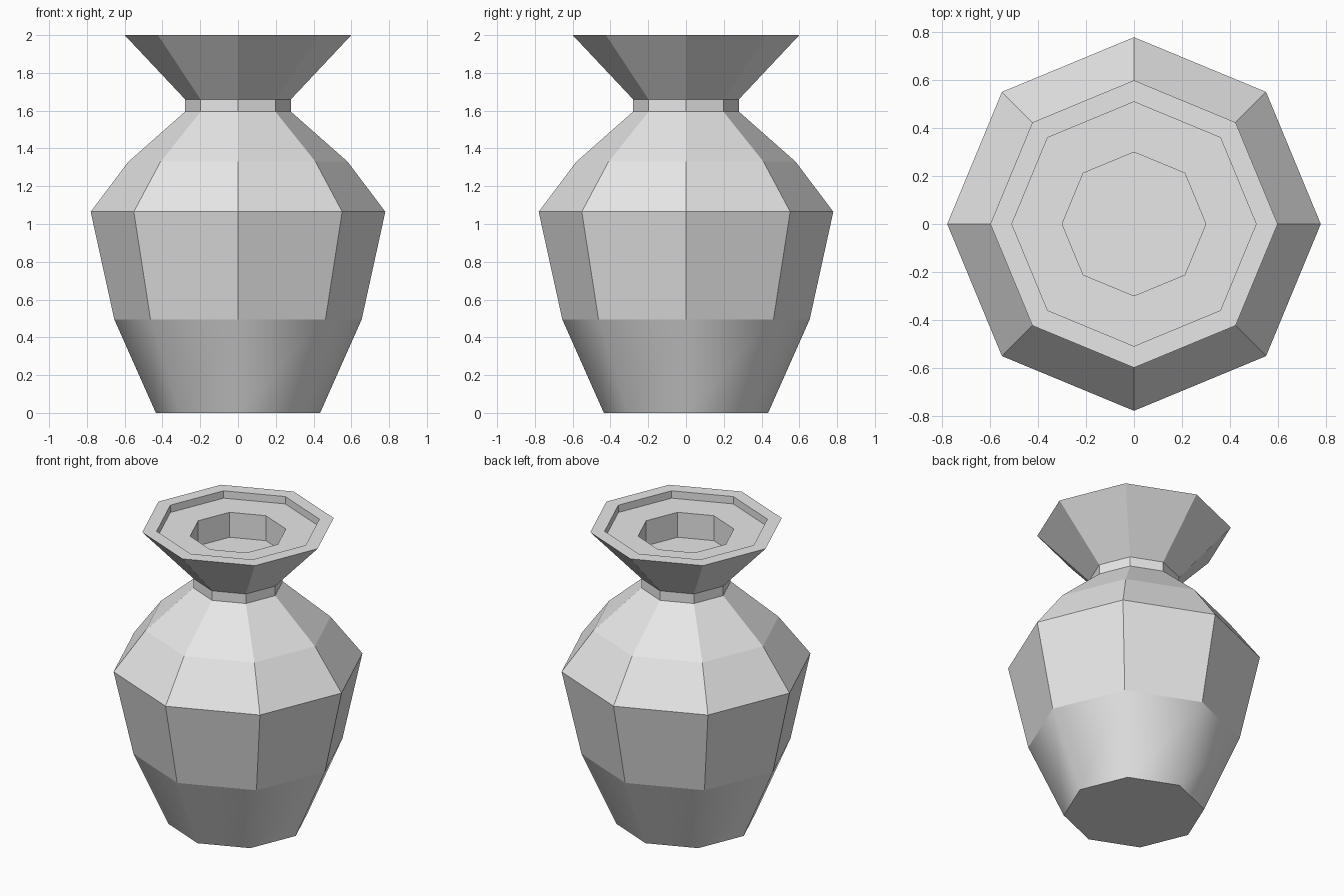
import bpy
import bmesh
from math import cos, sin, tau

cube = bpy.data.objects.get("Cube")
if cube:
    bpy.data.objects.remove(cube, do_unlink=True)

# Single stone colour
stone = bpy.data.materials.new("light_grey_stone")
stone.use_nodes = True
colour = (0.8, 0.8, 0.8, 1)
stone.diffuse_color = colour
stone.node_tree.nodes["Principled BSDF"].inputs["Base Color"].default_value = colour

SIDES = 8

# (radius, height) from the foot, up the outside, into the stepped mouth
PROFILE = [
    (0.435, 0.0), (0.655, 0.495), (0.78, 1.065), (0.58, 1.33),
    (0.28, 1.595), (0.28, 1.66), (0.6, 2.0),
    (0.51, 2.0), (0.51, 1.95), (0.3, 1.95), (0.3, 1.78),
]


def ring(bm, radius, height):
    return [bm.verts.new((radius * cos(tau * i / SIDES),
                          radius * sin(tau * i / SIDES), height))
            for i in range(SIDES)]


bm = bmesh.new()
rings = [ring(bm, r, z) for r, z in PROFILE]

# Foot and well floor
bm.faces.new(reversed(rings[0]))
bm.faces.new(rings[-1])

# Walls: only the lowest band is smooth, the rest is faceted
for band, (low, high) in enumerate(zip(rings, rings[1:])):
    for i in range(SIDES):
        j = (i + 1) % SIDES
        face = bm.faces.new((low[i], low[j], high[j], high[i]))
        face.smooth = band == 0

# Keep the smooth band crisp at its upper and lower rims
for edge in bm.edges:
    if len({f.smooth for f in edge.link_faces}) > 1:
        edge.smooth = False

mesh = bpy.data.meshes.new("vase")
bm.to_mesh(mesh)
bm.free()
mesh.materials.append(stone)
vase = bpy.data.objects.new("vase", mesh)
bpy.context.collection.objects.link(vase)
